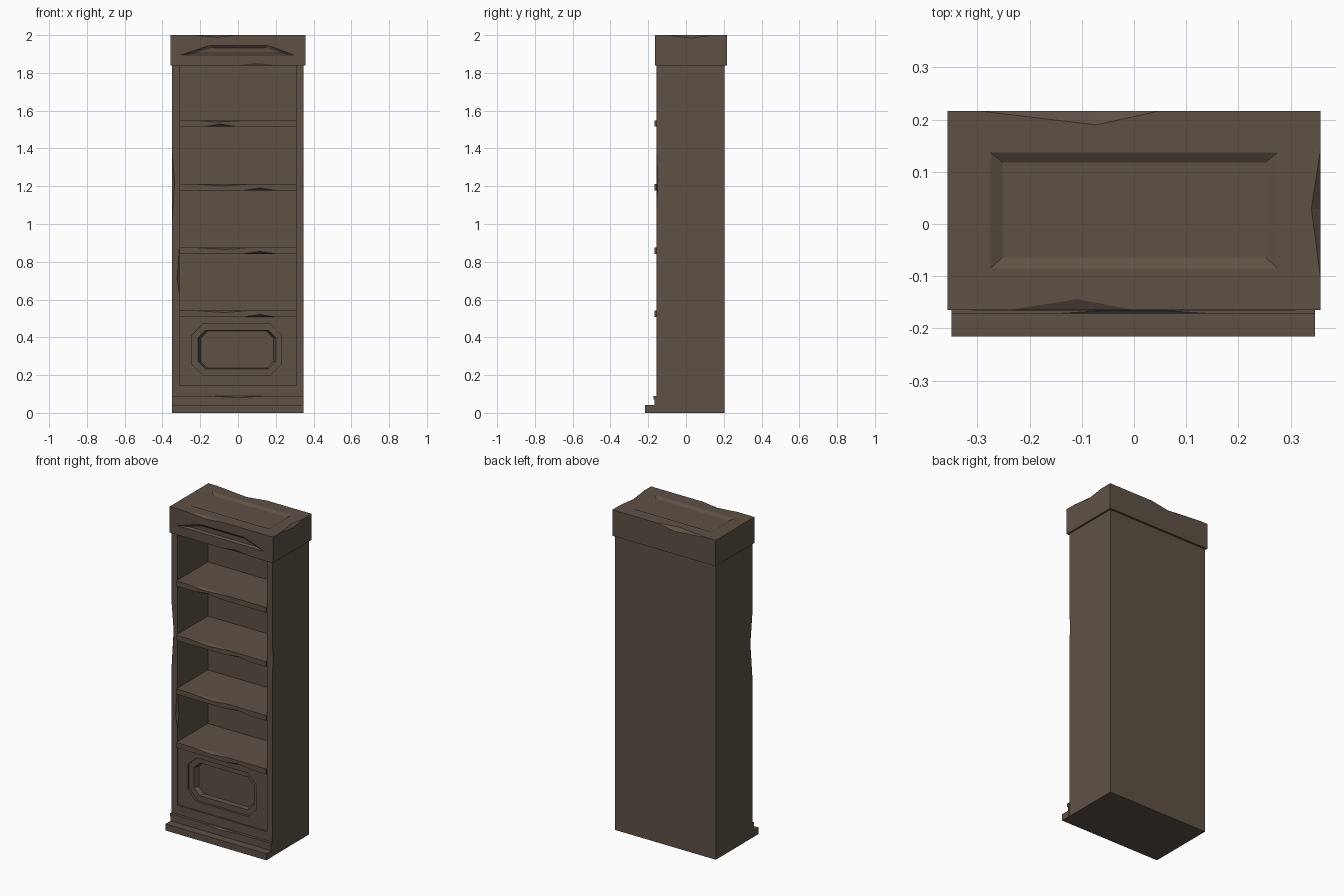
import bpy, bmesh
from mathutils import Vector as V

if "Cube" in bpy.data.objects:
    bpy.data.objects.remove(bpy.data.objects["Cube"])

wood = bpy.data.materials.new("dark brown wood")
wood.diffuse_color = (0.112, 0.083, 0.059, 1)
wood.use_nodes = True
wood.node_tree.nodes["Principled BSDF"].inputs["Base Color"].default_value = wood.diffuse_color


def hull(name, pts):
    """Convex solid around the given points."""
    bm = bmesh.new()
    vs = [bm.verts.new(p) for p in pts]
    bmesh.ops.convex_hull(bm, input=vs)
    bmesh.ops.dissolve_limit(bm, angle_limit=0.001, verts=bm.verts[:], edges=bm.edges[:])
    bmesh.ops.recalc_face_normals(bm, faces=bm.faces[:])
    me = bpy.data.meshes.new(name)
    bm.to_mesh(me)
    bm.free()
    me.materials.append(wood)
    ob = bpy.data.objects.new(name, me)
    bpy.context.collection.objects.link(ob)
    return ob


def box(name, x0, x1, y0, y1, z0, z1):
    return hull(name, [(x, y, z) for x in (x0, x1) for y in (y0, y1) for z in (z0, z1)])


def carve(ob, pts):
    """Cut a convex shape out of a part."""
    cutter = hull("cutter", pts)
    mod = ob.modifiers.new("carve", 'BOOLEAN')
    mod.operation, mod.solver, mod.object = 'DIFFERENCE', 'EXACT', cutter
    bpy.context.view_layer.objects.active = ob
    bpy.ops.object.modifier_apply(modifier=mod.name)
    bpy.data.objects.remove(cutter)


def chip(ob, a, b, t, in1, in2):
    """Worn notch on edge a-b, deepest at fraction t; in1 and in2 run into the two faces."""
    a, b = V(a), V(b)
    m = a.lerp(b, t)
    p, q = m + V(in1), m + V(in2)
    mid = (p + q) / 2
    carve(ob, [p + (p - q) * .2, q + (q - p) * .2, a + (a - mid) * .2, b + (b - mid) * .2])


def octagon(cx, cz, w, h, c, y):
    return [(cx + sx * (w - dx), y, cz + sz * (h - dz))
            for sx in (-1, 1) for sz in (-1, 1) for dx, dz in ((0, c), (c, 0))]


# carcass: side posts, back
left = box("left_side", -.35, -.31, -.155, .205, 0, 1.84)
right = box("right_side", .31, .346, -.155, .205, 0, 1.84)
box("back_panel", -.31, .31, .145, .205, 0, 1.84)
chip(left, (-.35, -.155, 1.0), (-.35, -.155, 1.4), .55, (.015, 0, 0), (0, .02, 0))
chip(left, (-.31, -.155, .63), (-.31, -.155, .88), .3, (-.013, 0, 0), (0, .015, 0))
chip(right, (.346, -.155, 1.08), (.346, -.155, 1.38), .5, (-.018, 0, 0), (0, .006, 0))

# lower cupboard with stepped octagonal panel
box("bottom_rail", -.31, .31, -.155, .145, 0, .145)
door = box("cupboard_front", -.31, .31, -.147, .145, .145, .512)
carve(door, octagon(-.007, .335, .237, .136, .06, -.2) + octagon(-.007, .335, .237, .136, .06, -.133))
carve(door, octagon(-.005, .335, .207, .102, .04, -.133) + octagon(-.005, .335, .207, .102, .04, -.138)
      + octagon(-.005, .335, .192, .098, .036, -.105))

# plinth steps
box("plinth_foot", -.35, .347, -.216, -.155, 0, .041)
box("plinth_middle", -.35, .347, -.167, -.155, .041, .07)
cap = box("plinth_top", -.35, .347, -.172, -.155, .07, .09)
chip(cap, (-.15, -.172, .09), (.15, -.172, .09), .5, (0, .01, 0), (0, 0, -.01))

# shelves with worn front edges
for i, (z, t) in enumerate(((.508, .55), (.842, .6), (1.178, .5), (1.516, .35))):
    s = box(f"shelf_{i + 1}", -.31, .31, -.166, .145, z, z + .033)
    f = -.166
    chip(s, (-.22, f, z + .033), (.05, f, z + .033), t, (0, .02, 0), (0, 0, -.01))
    x = -.18 if i == 3 else .03
    chip(s, (x, f, z), (x + .17, f, z), .5, (0, .02, 0), (0, 0, .013))

# crown with carved front and sunken top
crown = box("crown", -.357, .357, -.165, .217, 1.838, 2)


def trapezoid(x0, x1, x2, x3, z0, z1, y):
    return [(x0, y, z0), (x3, y, z0), (x1, y, z1), (x2, y, z1)]


def rect(x, y0, y1, z):
    return [(sx * x, y, z) for sx in (-1, 1) for y in (y0, y1)]


carve(crown, trapezoid(-.302, -.15, .16, .297, 1.895, 1.946, -.165)
      + trapezoid(-.302, -.15, .16, .297, 1.895, 1.946, -.18)
      + trapezoid(-.235, -.135, .145, .235, 1.904, 1.932, -.153))
carve(crown, rect(.275, -.085, .137, 2) + rect(.275, -.085, .137, 2.02) + rect(.252, -.064, .118, 1.988))
chip(crown, (-.30, .217, 2), (.05, .217, 2), .65, (0, -.027, 0), (0, 0, -.02))
chip(crown, (.357, -.1, 2), (.357, .14, 2), .54, (-.017, 0, 0), (0, 0, -.016))
chip(crown, (-.24, -.165, 2), (0, -.165, 2), .55, (0, .021, 0), (0, 0, -.012))
chip(crown, (-.02, -.165, 1.838), (.22, -.165, 1.838), .5, (0, .01, 0), (0, 0, .015))
